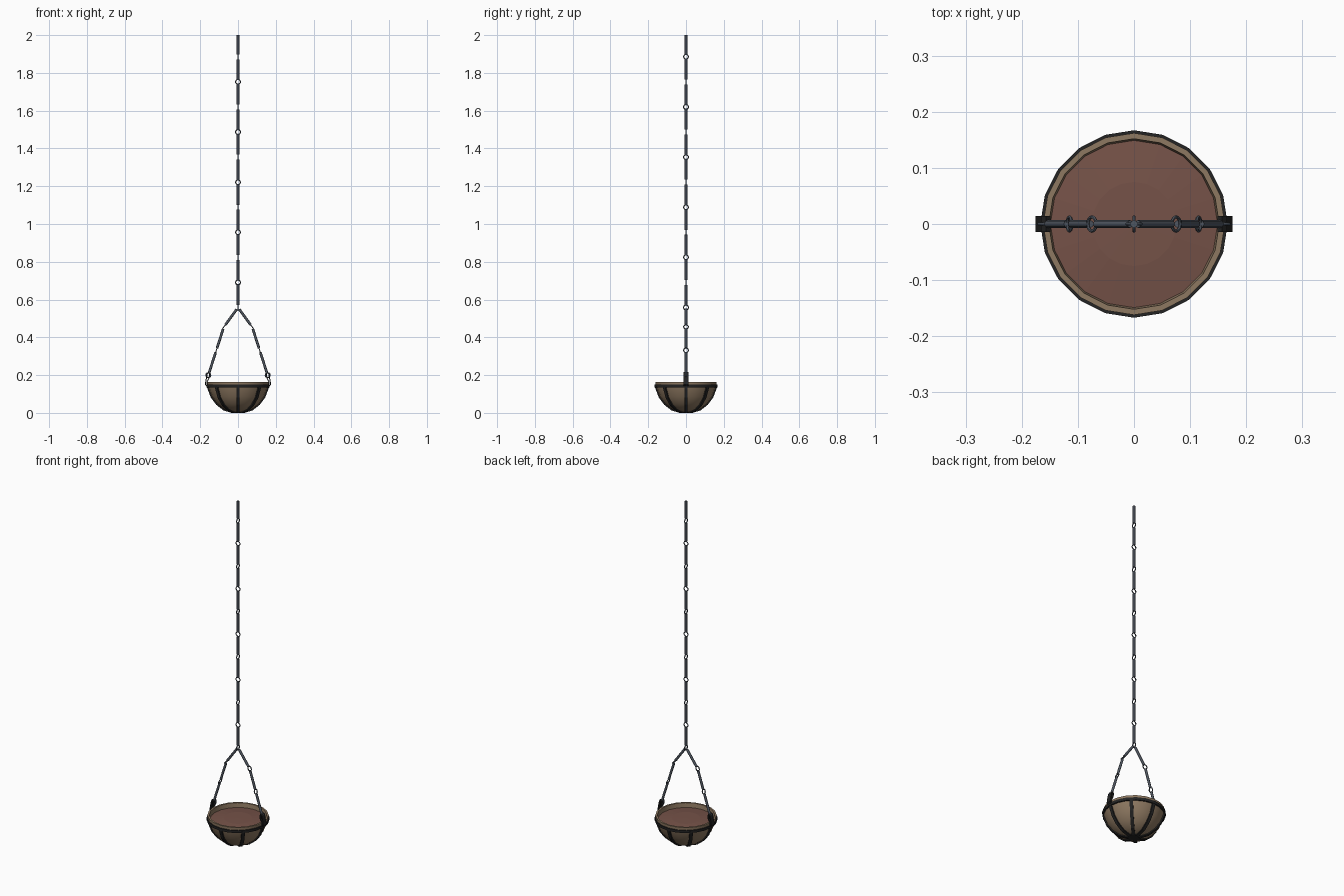
import bpy, bmesh, math
from mathutils import Vector, Matrix

if "Cube" in bpy.data.objects:
    bpy.data.objects.remove(bpy.data.objects["Cube"])

SIDES = 20


def material(name, rgb):
    m = bpy.data.materials.new(name)
    m.diffuse_color = (*rgb, 1)
    m.use_nodes = True
    m.node_tree.nodes["Principled BSDF"].inputs["Base Color"].default_value = m.diffuse_color
    return m


CLAY = material("clay", (0.27, 0.19, 0.12))
SOIL = material("soil", (0.18, 0.085, 0.065))
IRON = material("black_iron", (0.017, 0.017, 0.017))
STEEL = material("chain_steel", (0.08, 0.095, 0.12))


def finish(name, bm, mat, smooth=None):
    bmesh.ops.recalc_face_normals(bm, faces=bm.faces)
    me = bpy.data.meshes.new(name)
    bm.to_mesh(me)
    bm.free()
    ob = bpy.data.objects.new(name, me)
    bpy.context.collection.objects.link(ob)
    me.materials.append(mat)
    if smooth:
        bpy.context.view_layer.objects.active = ob
        bpy.ops.object.select_all(action='DESELECT')
        ob.select_set(True)
        bpy.ops.object.shade_smooth_by_angle(angle=math.radians(smooth))
    return ob


def lathe(name, profile, mat, closed=False, smooth=35):
    bm = bmesh.new()
    vs = [bm.verts.new((r, 0, z)) for r, z in profile]
    es = [bm.edges.new(p) for p in zip(vs, vs[1:])]
    if closed:
        es.append(bm.edges.new((vs[-1], vs[0])))
    bmesh.ops.spin(bm, geom=vs + es, axis=(0, 0, 1), cent=(0, 0, 0),
                   angle=2 * math.pi, steps=SIDES)
    bmesh.ops.remove_doubles(bm, verts=bm.verts, dist=1e-5)
    return finish(name, bm, mat, smooth)


def strap(bm, path, width, thick, matrix, closed=False):
    """Flat strip following an xz path, with its width along y."""
    n = len(path)
    rings = []
    for i, p in enumerate(path):
        a = path[(i - 1) % n] if closed or i else p
        b = path[(i + 1) % n] if closed or i < n - 1 else p
        t = (Vector(b) - Vector(a)).normalized()
        nx, nz = t.y * thick / 2, -t.x * thick / 2
        rings.append([bm.verts.new(matrix @ Vector((p[0] + s * nx, y, p[1] + s * nz)))
                      for s, y in ((1, -width / 2), (1, width / 2),
                                   (-1, width / 2), (-1, -width / 2))])
    pairs = list(zip(rings, rings[1:])) + ([(rings[-1], rings[0])] if closed else [])
    for r, q in pairs:
        for k in range(4):
            bm.faces.new((r[k], r[(k + 1) % 4], q[(k + 1) % 4], q[k]))
    if not closed:
        bm.faces.new(rings[0])
        bm.faces.new(rings[-1])


# Bowl and soil
outer = [(0.03, 0.004), (0.075, 0.018), (0.112, 0.047), (0.14, 0.085), (0.157, 0.13)]
lathe("bowl", [(0, 0.004)] + outer + [(0.162, 0.15), (0.162, 0.164), (0.152, 0.164),
                                      (0.148, 0.13)], CLAY)
lathe("soil", [(0.151, 0.138), (0.075, 0.146), (0, 0.147)], SOIL, smooth=None)

# Iron basket: rim band, base plate and eight ribs
lathe("rim_band", [(0.156, 0.134), (0.166, 0.134), (0.167, 0.149), (0.157, 0.149)],
      IRON, closed=True)
lathe("base_plate", [(0, 0), (0.03, 0), (0.036, 0.009), (0, 0.009)], IRON)
bm = bmesh.new()
rib_path = [(0.02, 0.004)] + [(r + 0.001, z - 0.001) for r, z in outer] + [(0.161, 0.142)]
for i in range(8):
    strap(bm, rib_path, 0.018, 0.008, Matrix.Rotation(i * math.pi / 4, 4, 'Z'))
finish("basket_ribs", bm, IRON)

# Folded hanger lugs on both sides
lug_path = [(0.163, 0.140), (0.173, 0.150), (0.169, 0.175), (0.163, 0.206), (0.157, 0.213),
            (0.151, 0.207), (0.153, 0.185), (0.164, 0.165)]
for label, ang in (("right", 0), ("left", math.pi)):
    bm = bmesh.new()
    strap(bm, lug_path, 0.028, 0.005, Matrix.Rotation(ang, 4, 'Z'), closed=True)
    finish(label + "_lug", bm, IRON)


# Chains: straight rods joined by small rings
def add_rod(bm, a, b, gap_a=0.013, gap_b=0.013):
    a, b = Vector(a), Vector(b)
    d = (b - a).normalized()
    p, q = a + d * gap_a, b - d * gap_b
    m = Matrix.Translation((p + q) / 2) @ d.to_track_quat('Z', 'Y').to_matrix().to_4x4()
    bmesh.ops.create_cone(bm, cap_ends=True, segments=8, radius1=0.007, radius2=0.007,
                          depth=(q - p).length, matrix=m)


def add_ring(bm, centre, axis, major=0.0128, minor=0.003, seg=12, sub=6):
    rot = Vector(axis).to_track_quat('Z', 'Y').to_matrix()
    grid = []
    for i in range(seg):
        u = 2 * math.pi * i / seg
        row = []
        for j in range(sub):
            v = 2 * math.pi * j / sub
            r = major + minor * math.cos(v)
            co = rot @ Vector((r * math.cos(u), r * math.sin(u), minor * math.sin(v)))
            row.append(bm.verts.new(co + Vector(centre)))
        grid.append(row)
    for i in range(seg):
        for j in range(sub):
            k, l = (i + 1) % seg, (j + 1) % sub
            bm.faces.new((grid[i][j], grid[k][j], grid[k][l], grid[i][l]))


PITCH = 0.1327
bm = bmesh.new()
joints = [(0, 0, 0.558 + PITCH * i) for i in range(11)]
for i, p in enumerate(joints):
    add_ring(bm, p, (0, 1, 0) if i % 2 else (1, 0, 0))
for a, b in zip(joints, joints[1:]):
    add_rod(bm, a, b)
add_rod(bm, joints[-1], (0, 0, 2.0), gap_b=0)
finish("main_chain", bm, STEEL, 50)

# Two branch chains down to the lugs
for label, s in (("right", 1), ("left", -1)):
    pts = [(0, 0, 0.558), (s * 0.075, 0, 0.455), (s * 0.115, 0, 0.331), (s * 0.157, 0, 0.2)]
    bm = bmesh.new()
    for a, b in zip(pts, pts[1:]):
        add_rod(bm, a, b, gap_a=0.011)
    for i in (1, 2, 3):
        d = Vector(pts[i]) - Vector(pts[i - 1])
        add_ring(bm, pts[i], (0, 1, 0) if i == 3 else (-d.z, 0, d.x))
    finish(label + "_branch_chain", bm, STEEL, 50)
